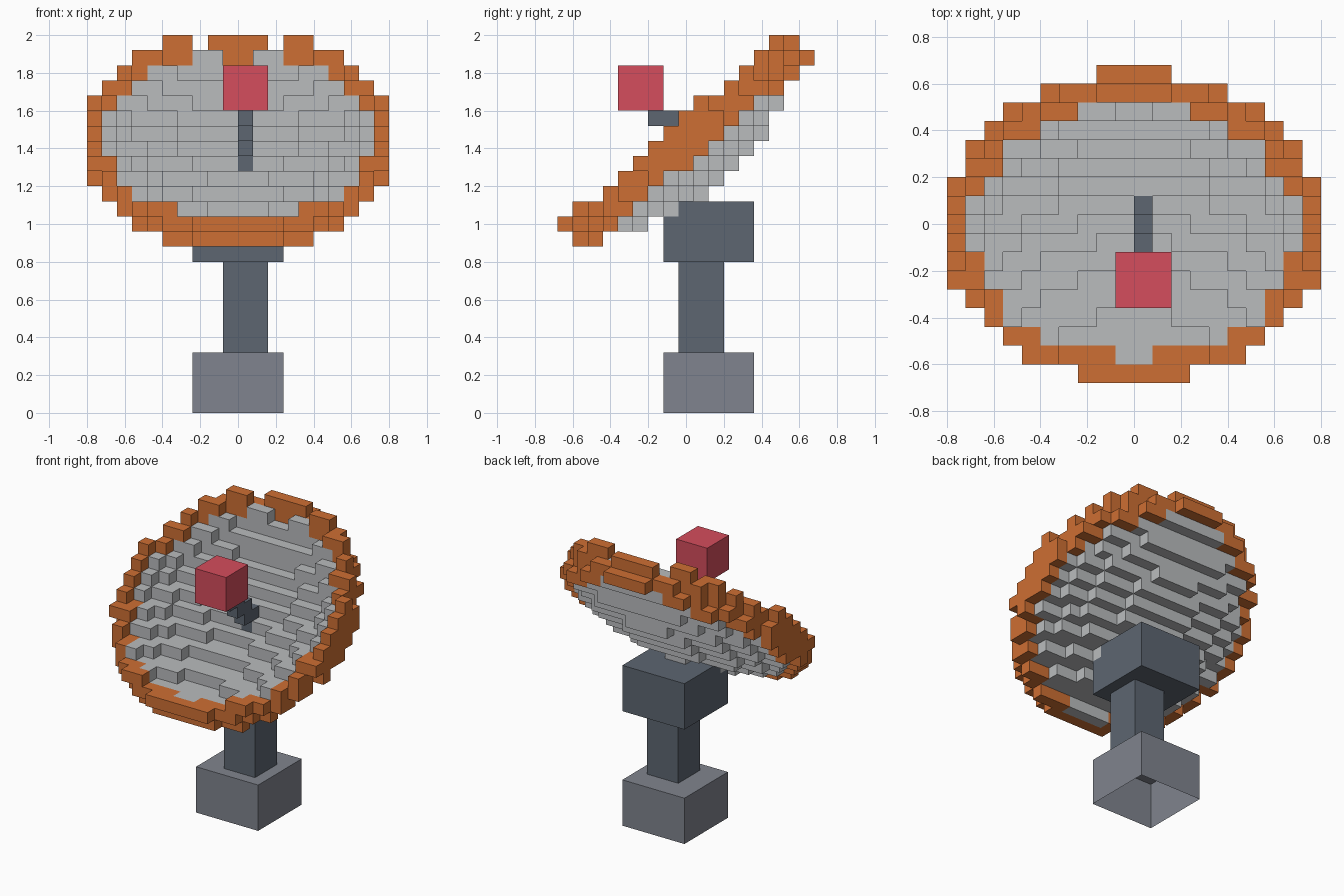
import bpy, bmesh, math
from mathutils import Vector

cube = bpy.data.objects.get("Cube")
if cube:
    bpy.data.objects.remove(cube, do_unlink=True)

S = 0.08  # block size


def material(name, hex_code):
    def linear(c):
        return c / 12.92 if c <= 0.04045 else ((c + 0.055) / 1.055) ** 2.4
    rgb = [linear(int(hex_code[i:i + 2], 16) / 255) for i in (0, 2, 4)]
    mat = bpy.data.materials.new(name)
    mat.use_nodes = True
    mat.diffuse_color = (*rgb, 1)
    mat.node_tree.nodes["Principled BSDF"].inputs["Base Color"].default_value = (*rgb, 1)
    return mat


RUST = material("rust_orange", "CE6F33")
PALE = material("pale_grey", "BABCBE")
RED = material("signal_red", "D54D5D")
SLATE = material("slate", "5D6671")
STONE = material("stone_grey", "80848E")


def finish(name, bm, mat):
    mesh = bpy.data.meshes.new(name)
    bm.to_mesh(mesh)
    bm.free()
    mesh.materials.append(mat)
    obj = bpy.data.objects.new(name, mesh)
    bpy.context.collection.objects.link(obj)


def box(name, lo, hi, mat, open_bottom=False):
    bm = bmesh.new()
    bmesh.ops.create_cube(bm, size=1)
    for v in bm.verts:
        v.co = Vector([a + (b - a) * (c + 0.5) for a, b, c in zip(lo, hi, v.co)])
    bm.normal_update()
    if open_bottom:
        down = [f for f in bm.faces if f.normal.z < -0.5]
        bmesh.ops.delete(bm, geom=down, context='FACES_ONLY')
    finish(name, bm, mat)


def centre(cell):
    i, j, k = cell
    return Vector(((i + 0.5) * S, j * S, (k + 0.5) * S))


def blocks(name, cells, solid, mat):
    """Mesh of the exposed block faces, with shared corners."""
    bm = bmesh.new()
    corners = {}

    def corner(cell, off):
        key = tuple(2 * c + o for c, o in zip(cell, off))
        if key not in corners:
            corners[key] = bm.verts.new(centre(cell) + Vector(off) * S / 2)
        return corners[key]

    for cell in sorted(cells):
        for axis in range(3):
            for side in (-1, 1):
                near = list(cell)
                near[axis] += side
                if tuple(near) in solid:
                    continue
                ring = []
                for a, b in ((-1, -1), (1, -1), (1, 1), (-1, 1)):
                    off = [0, 0, 0]
                    off[axis] = side
                    off[(axis + 1) % 3] = a * side
                    off[(axis + 2) % 3] = b
                    ring.append(corner(cell, off))
                bm.faces.new(ring)
    finish(name, bm, mat)


# Tilted shallow bowl, cut into blocks, with a raised flat-backed rim
tilt = math.radians(40)
sin, cos = math.sin(tilt), math.cos(tilt)
bowl, rim = set(), set()
for i in range(-11, 11):
    for j in range(-10, 11):
        for k in range(9, 27):
            p = centre((i, j, k))
            z = p.z - 1.44
            along = p.y * cos + z * sin + 0.012
            height = z * cos - p.y * sin
            r2 = p.x ** 2 + along ** 2
            if r2 > 0.64:
                continue
            if r2 > 0.705 ** 2:
                if -0.1 <= height <= 0.5 * r2 - 0.19:
                    rim.add((i, j, k))
            elif 0 <= r2 / 3 - 0.119 - height <= 0.152:
                bowl.add((i, j, k))

# Stepped arm from the bowl to the receiver
arm = {(0, -2, 19)}
for step in range(3):
    arm |= {(0, step - 1, 19 - step), (0, step - 1, 18 - step)}
bowl -= arm

# Mount head, fitted around the back of the bowl
head = {(i, j, k) for i in range(-3, 3) for j in range(-1, 5) for k in range(10, 14)}
head -= bowl | rim

solid = bowl | rim | arm | head
blocks("dish_bowl", bowl, solid, PALE)
blocks("dish_rim", rim, solid, RUST)
blocks("receiver_arm", arm, solid, SLATE)
blocks("mount_head", head, solid, SLATE)

# Receiver and stand
box("receiver", (-0.08, -0.36, 1.6), (0.16, -0.12, 1.84), RED)
box("base", (-0.24, -0.12, 0), (0.24, 0.36, 0.32), STONE, open_bottom=True)
box("post", (-0.08, -0.04, 0.32), (0.16, 0.2, 0.8), SLATE)
